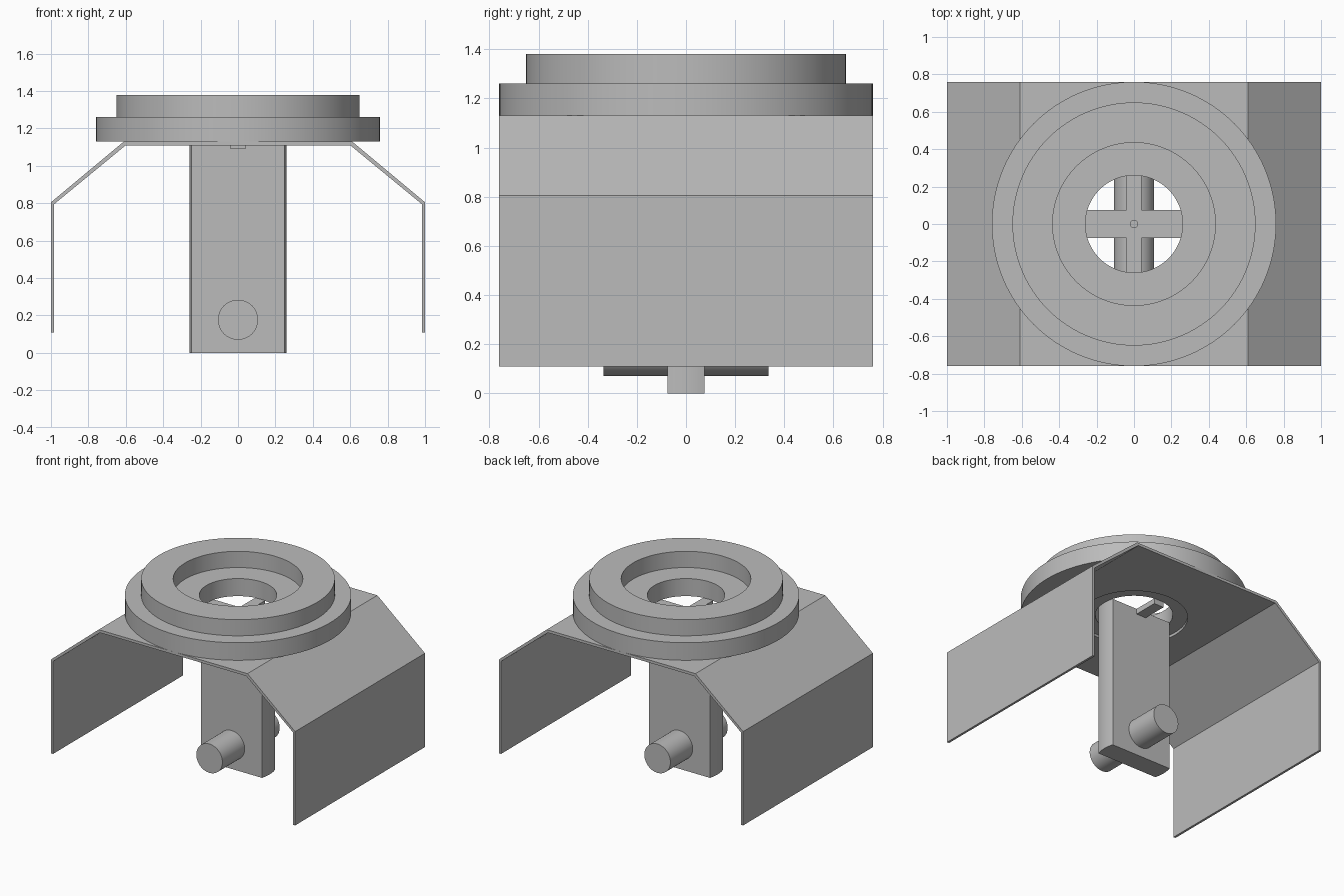
import bpy, bmesh
from math import sin, cos, pi, asin, radians
from mathutils import Vector

if "Cube" in bpy.data.objects:
    bpy.data.objects.remove(bpy.data.objects["Cube"])

grey = bpy.data.materials.new("plain grey")
grey.use_nodes = True
COLOUR = (0.5, 0.5, 0.5, 1)
grey.diffuse_color = COLOUR
grey.node_tree.nodes["Principled BSDF"].inputs["Base Color"].default_value = COLOUR


def finish(name, bm):
    bmesh.ops.recalc_face_normals(bm, faces=bm.faces)
    mesh = bpy.data.meshes.new(name)
    bm.to_mesh(mesh)
    bm.free()
    mesh.materials.append(grey)
    ob = bpy.data.objects.new(name, mesh)
    bpy.context.collection.objects.link(ob)
    return ob


def prism(name, outline, axis, lo, hi):
    """Extrude a flat outline along y (outline in x, z) or z (outline in x, y)."""
    bm = bmesh.new()
    place = (lambda a, b: (a, lo, b)) if axis == "y" else (lambda a, b: (a, b, lo))
    face = bm.faces.new([bm.verts.new(place(a, b)) for a, b in outline])
    new = bmesh.ops.extrude_face_region(bm, geom=[face])["geom"]
    move = Vector((0, hi - lo, 0)) if axis == "y" else Vector((0, 0, hi - lo))
    bmesh.ops.translate(bm, vec=move, verts=[v for v in new if isinstance(v, bmesh.types.BMVert)])
    return finish(name, bm)


def circle(r, cx=0, cy=0, n=96):
    return [(cx + r * cos(2 * pi * i / n), cy + r * sin(2 * pi * i / n)) for i in range(n)]


def lathe(name, profile, n=128):
    """Revolve a closed (radius, z) profile round the z axis."""
    bm = bmesh.new()
    rings = [[bm.verts.new((r * cos(2 * pi * i / n), r * sin(2 * pi * i / n), z))
              for i in range(n)] for r, z in profile]
    for k, ring in enumerate(rings):
        after = rings[(k + 1) % len(rings)]
        for i in range(n):
            j = (i + 1) % n
            bm.faces.new((ring[i], ring[j], after[j], after[i]))
    return finish(name, bm)


def activate(ob):
    bpy.ops.object.select_all(action="DESELECT")
    ob.select_set(True)
    bpy.context.view_layer.objects.active = ob


def drill(ob, r, lo, hi):
    cutter = prism("drill_cutter", circle(r), "z", lo, hi)
    cutter.hide_render = True
    mod = ob.modifiers.new("hole", "BOOLEAN")
    mod.object, mod.operation, mod.solver = cutter, "DIFFERENCE", "EXACT"
    activate(ob)
    bpy.ops.object.modifier_apply(modifier=mod.name)
    bpy.data.objects.remove(cutter)


# Bent sheet cover with a round opening
half = [(1, 0.11), (1, 0.805), (0.61, 1.13)]
inner = [(0.6, 1.11), (0.983, 0.795), (0.983, 0.11)]
cover = prism("sheet_cover",
              half + [(-x, z) for x, z in half[::-1]]
              + [(-x, z) for x, z in inner[::-1]] + inner, "y", -0.76, 0.76)
drill(cover, 0.36, 1, 1.2)

# Stepped ring with a counterbore
ring = lathe("stepped_ring", [(0.26, 1.13), (0.76, 1.13), (0.76, 1.26), (0.65, 1.26),
                              (0.65, 1.38), (0.435, 1.38), (0.435, 1.26), (0.26, 1.26)])

# Flat post with rounded narrow sides and a small centre hole on top
R, T = 0.26, 0.075
a = asin(T / R)
arc = [(R * cos(a * t / 4), R * sin(a * t / 4)) for t in range(-4, 5)]
post = prism("centre_post", arc + [(-x, -y) for x, y in arc], "z", 0, 1.13)
drill(post, 0.02, 1.03, 1.2)

# Cross rod through the foot of the post, on both faces
rods = [prism(side + "_rod", circle(0.107, 0, 0.177), "y", *span)
        for side, span in (("front", (-0.335, -T)), ("back", (T, 0.335)))]

# Small keys at the head of the post
for side, span in (("front", (-0.26, -T)), ("back", (T, 0.26))):
    prism(side + "_key", [(-0.04, 1.09), (0.04, 1.09), (0.04, 1.13), (-0.04, 1.13)], "y", *span)

for ob in (ring, post, *rods):
    activate(ob)
    bpy.ops.object.shade_smooth_by_angle(angle=radians(30))
